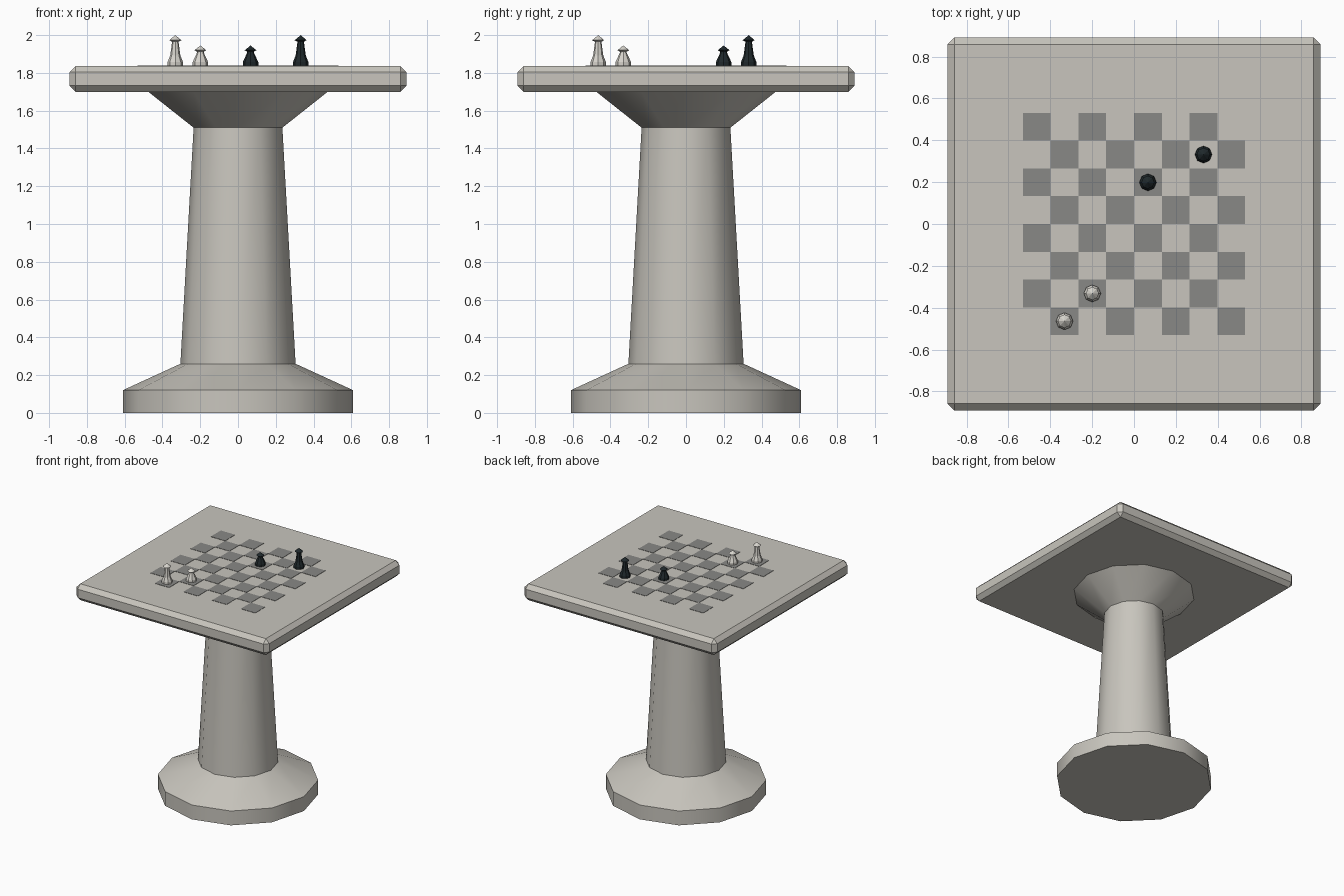
import bpy, bmesh
from math import cos, sin, tau, radians

cube = bpy.data.objects.get("Cube")
if cube:
    bpy.data.objects.remove(cube, do_unlink=True)


def make_material(name, rgb):
    mat = bpy.data.materials.new(name)
    mat.use_nodes = True
    color = (*rgb, 1)
    mat.diffuse_color = color
    mat.node_tree.nodes["Principled BSDF"].inputs["Base Color"].default_value = color
    return mat


stone = make_material("warm grey stone", (0.58, 0.56, 0.51))
dark_square = make_material("dark square grey", (0.25, 0.25, 0.24))
ivory = make_material("light piece", (0.68, 0.66, 0.61))
ebony = make_material("dark piece", (0.014, 0.022, 0.025))


def finish(name, bm, mat, smooth=False):
    bmesh.ops.recalc_face_normals(bm, faces=bm.faces)
    mesh = bpy.data.meshes.new(name)
    bm.to_mesh(mesh)
    bm.free()
    mesh.materials.append(mat)
    obj = bpy.data.objects.new(name, mesh)
    bpy.context.collection.objects.link(obj)
    if smooth:
        bpy.ops.object.select_all(action='DESELECT')
        obj.select_set(True)
        bpy.context.view_layer.objects.active = obj
        bpy.ops.object.shade_smooth_by_angle(angle=radians(35))
    return obj


def lathe(name, profile, sides, mat, location=(0, 0, 0), smooth=False):
    """Turn (radius, height) points around z, capping both ends."""
    bm = bmesh.new()
    rings = []
    for r, z in profile:
        if r == 0:
            rings.append([bm.verts.new((0, 0, z))] * sides)
        else:
            rings.append([bm.verts.new((r * cos(tau * i / sides), r * sin(tau * i / sides), z))
                          for i in range(sides)])
    for low, high in zip(rings, rings[1:]):
        for i in range(sides):
            k = (i + 1) % sides
            corners = dict.fromkeys((low[i], low[k], high[k], high[i]))
            bm.faces.new(list(corners))
    for ring in (rings[0], rings[-1]):
        if len(set(ring)) > 2:
            bm.faces.new(ring)
    obj = finish(name, bm, mat, smooth)
    obj.location = location
    return obj


# Pedestal: foot, tapered column and flared capital
lathe("pedestal", [(0.61, 0), (0.61, 0.12), (0.305, 0.26), (0.235, 1.51), (0.475, 1.70)],
      12, stone, smooth=True)

# Square table top with chamfered edges
TOP = 1.837
HALF = 0.892
bm = bmesh.new()
bmesh.ops.create_cube(bm, size=1)
for v in bm.verts:
    v.co = (v.co.x * 2 * HALF, v.co.y * 2 * HALF, 1.70 + (v.co.z + 0.5) * (TOP - 1.70))
bmesh.ops.bevel(bm, geom=bm.edges[:], offset=0.033, segments=1, affect='EDGES')
finish("table_top", bm, stone)

# Dark squares as thin plates on an eight by eight grid
CELL = 0.1328


def cell_center(col, row):
    return (col - 3.5) * CELL, (row - 3.5) * CELL


bm = bmesh.new()
for col in range(8):
    for row in range(8):
        if (col + row) % 2:
            x, y = cell_center(col, row)
            for v in bmesh.ops.create_cube(bm, size=1)["verts"]:
                v.co = (x + v.co.x * CELL, y + v.co.y * CELL, TOP + v.co.z * 0.005)
finish("dark_squares", bm, dark_square)

# Game pieces
KING = [(0.041, 0), (0.041, 0.02), (0.027, 0.055), (0.017, 0.128),
        (0.032, 0.136), (0, 0.163)]
PAWN = [(0.041, 0), (0.041, 0.02), (0.018, 0.07), (0.018, 0.075),
        (0.031, 0.083), (0, 0.108)]
for name, profile, mat, cell in (("light_king", KING, ivory, (1, 0)),
                                 ("light_pawn", PAWN, ivory, (2, 1)),
                                 ("dark_pawn", PAWN, ebony, (4, 5)),
                                 ("dark_king", KING, ebony, (6, 6))):
    lathe(name, profile, 8, mat, (*cell_center(*cell), TOP))
